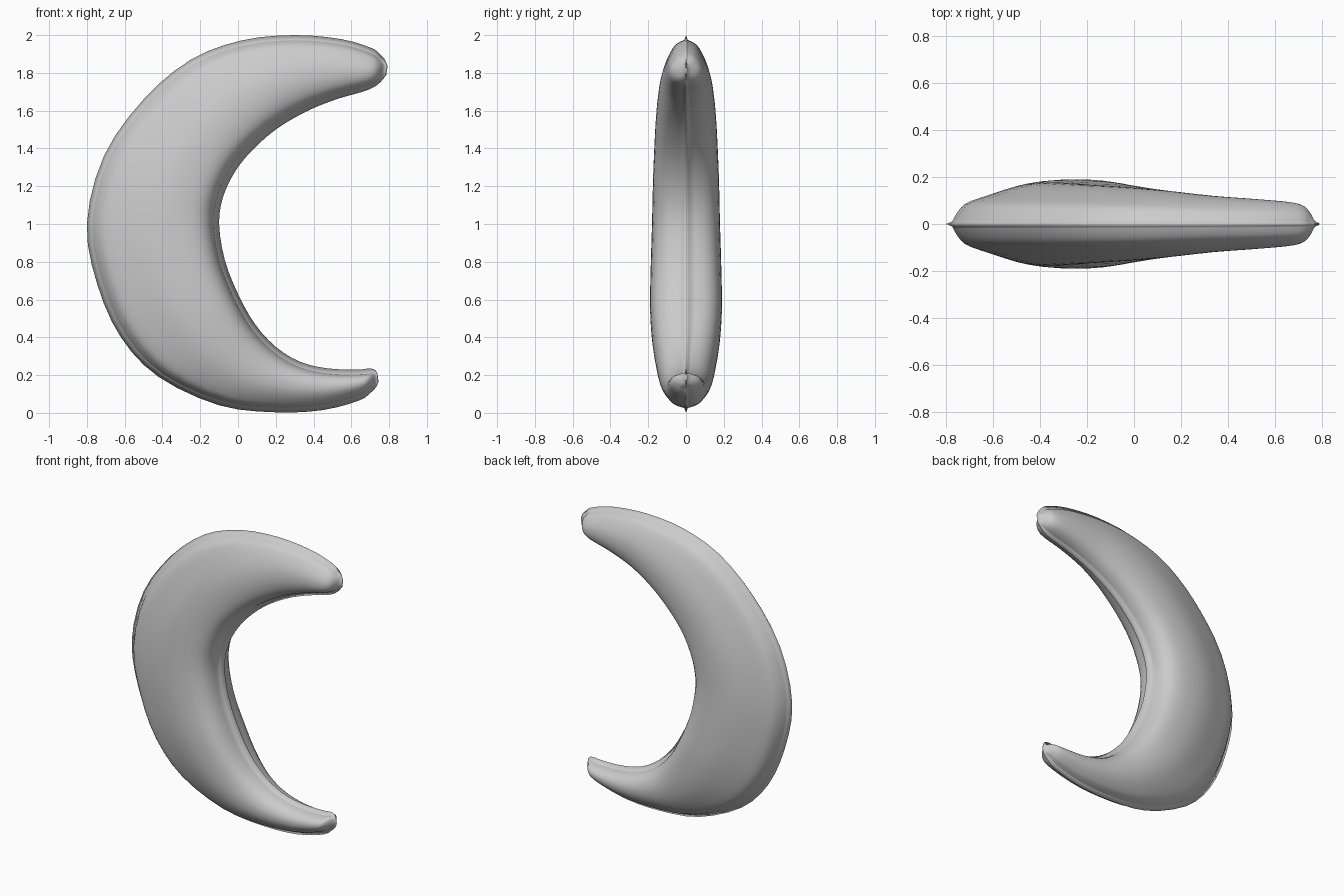
import bpy, bmesh

if "Cube" in bpy.data.objects:
    bpy.data.objects.remove(bpy.data.objects["Cube"])

# Stations along the crescent: outer x, z, inner x, z, half thickness
STATIONS = [
    (.792, 1.835, .785, 1.79, .006), (.778, 1.87, .758, 1.755, .014),
    (.755, 1.895, .72, 1.725, .065), (.71, 1.93, .66, 1.70, .09),
    (.55, 1.978, .52, 1.66, .105), (.30, 2.0, .36, 1.595, .12),
    (.02, 1.972, .20, 1.50, .143), (-.25, 1.87, .07, 1.385, .158),
    (-.50, 1.66, -.02, 1.27, .167), (-.71, 1.36, -.08, 1.14, .175),
    (-.80, 1.0, -.10, 1.0, .18), (-.745, .68, -.07, .81, .187),
    (-.62, .40, 0, .63, .19), (-.42, .19, .09, .47, .177),
    (-.10, .04, .20, .35, .15), (.20, .003, .33, .27, .125),
    (.45, .015, .48, .235, .105), (.64, .065, .64, .23, .088),
    (.70, .105, .69, .235, .065), (.73, .135, .722, .23, .014),
    (.744, .165, .738, .21, .006)]
# Padding cross-section between the seams:
# position, relative height in the wide middle, relative height in the horns
PROFILE = [(0, .06, .08), (.02, .2, .22), (.06, .4, .42), (.12, .54, .58),
           (.27, .72, .82), (.42, .89, .96), (.55, .98, 1), (.68, 1, .98),
           (.82, .95, .86), (.92, .80, .65), (.98, .5, .35), (1, .08, .08)]


def smooth(points, steps):
    """Catmull-Rom resampling of tuples of any length."""
    out = []
    for i in range(len(points) - 1):
        a, b = points[max(i - 1, 0)], points[i]
        c, d = points[i + 1], points[min(i + 2, len(points) - 1)]
        for k in range(steps):
            t = k / steps
            out.append(tuple(
                .5 * (2 * q + (r - p) * t + (2 * p - 5 * q + 4 * r - s) * t * t
                      + (3 * q - p - 3 * r + s) * t ** 3)
                for p, q, r, s in zip(a, b, c, d)))
    return out + [points[-1]]


# Front half of the padded crescent with its thin seam lip
stations, profile = smooth(STATIONS, 3), smooth(PROFILE, 2)
bm = bmesh.new()
rows = []
for n, (ox, oz, ix, iz, thick) in enumerate(stations):
    width = ((ix - ox) ** 2 + (iz - oz) ** 2) ** .5
    lip = min(.026 / width, .2)
    mid = min(max((width - .4) / .25, 0), 1)
    section = [(0, 0)]
    section += [(lip + (1 - 2 * lip) * t,
                 max((a * mid + b * (1 - mid)) * thick, .004))
                for t, a, b in profile]
    section += [(1, 0)]
    end = n in (0, len(stations) - 1)
    rows.append([bm.verts.new((ox + (ix - ox) * t, 0 if end else -h, oz + (iz - oz) * t))
                 for t, h in section])
for r0, r1 in zip(rows, rows[1:]):
    for j in range(len(r0) - 1):
        bm.faces.new((r0[j], r1[j], r1[j + 1], r0[j + 1]))
for f in bm.faces:
    f.smooth = True
# Mirror to the back and weld along the seam
geo = bmesh.ops.duplicate(bm, geom=bm.verts[:] + bm.edges[:] + bm.faces[:])["geom"]
for v in geo:
    if isinstance(v, bmesh.types.BMVert):
        v.co.y *= -1
bmesh.ops.remove_doubles(bm, verts=bm.verts[:], dist=.0005)
bmesh.ops.recalc_face_normals(bm, faces=bm.faces[:])

mesh = bpy.data.meshes.new("crescent_cushion")
bm.to_mesh(mesh)
bm.free()
cushion = bpy.data.objects.new("crescent_cushion", mesh)
bpy.context.collection.objects.link(cushion)
